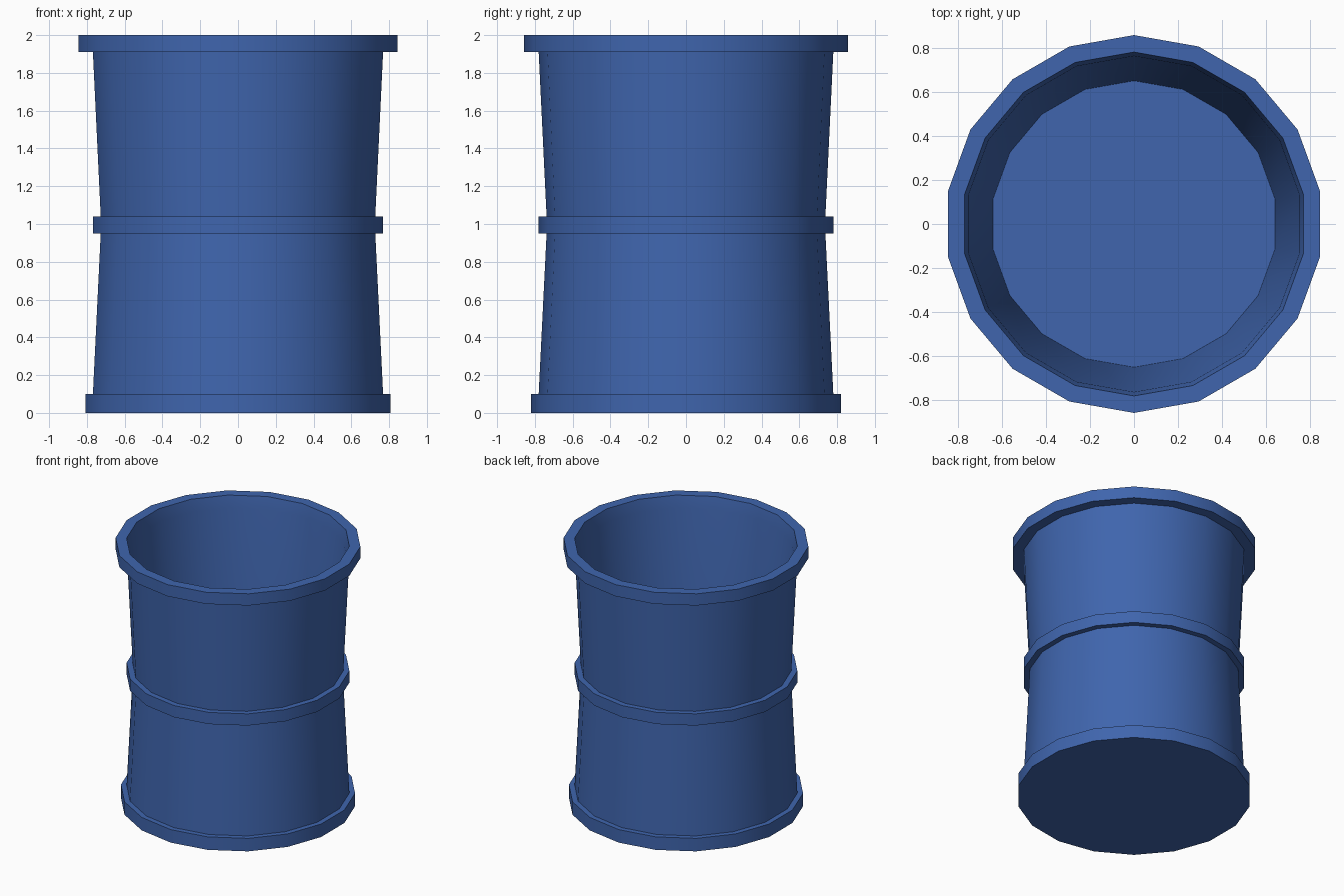
import bpy, bmesh
from math import sin, cos, tau, radians

if "Cube" in bpy.data.objects:
    bpy.data.objects.remove(bpy.data.objects["Cube"])

SIDES = 18

blue = bpy.data.materials.new("blue_paint")
blue.diffuse_color = (0.05, 0.13, 0.42, 1)
blue.use_nodes = True
blue.node_tree.nodes["Principled BSDF"].inputs["Base Color"].default_value = blue.diffuse_color


def lathe(name, profile, closed=False):
    """Revolve (radius, z) points around z; open profiles get end caps."""
    bm = bmesh.new()
    rings = [[bm.verts.new((r * sin(tau * i / SIDES), r * cos(tau * i / SIDES), z))
              for i in range(SIDES)] for r, z in profile]
    pairs = list(zip(rings, rings[1:]))
    if closed:
        pairs.append((rings[-1], rings[0]))
    else:
        bm.faces.new(rings[0])
        bm.faces.new(rings[-1])
    for a, b in pairs:
        for i in range(SIDES):
            j = (i + 1) % SIDES
            bm.faces.new((a[i], a[j], b[j], b[i]))
    bmesh.ops.recalc_face_normals(bm, faces=bm.faces)
    mesh = bpy.data.meshes.new(name)
    bm.to_mesh(mesh)
    bm.free()
    obj = bpy.data.objects.new(name, mesh)
    bpy.context.collection.objects.link(obj)
    mesh.materials.append(blue)
    bpy.ops.object.select_all(action='DESELECT')
    obj.select_set(True)
    bpy.context.view_layer.objects.active = obj
    bpy.ops.object.shade_smooth_by_angle(angle=radians(30))
    return obj


# Hollow drum: base band, waisted wall, middle band, rim, tapered inside, floor
lathe("barrel", [
    (0.82, 0.0), (0.82, 0.10), (0.78, 0.10),
    (0.738, 0.95), (0.78, 0.95), (0.78, 1.04), (0.738, 1.04),
    (0.78, 1.91), (0.857, 1.91), (0.857, 2.0),
    (0.78, 2.0), (0.762, 1.91), (0.65, 0.10),
])
